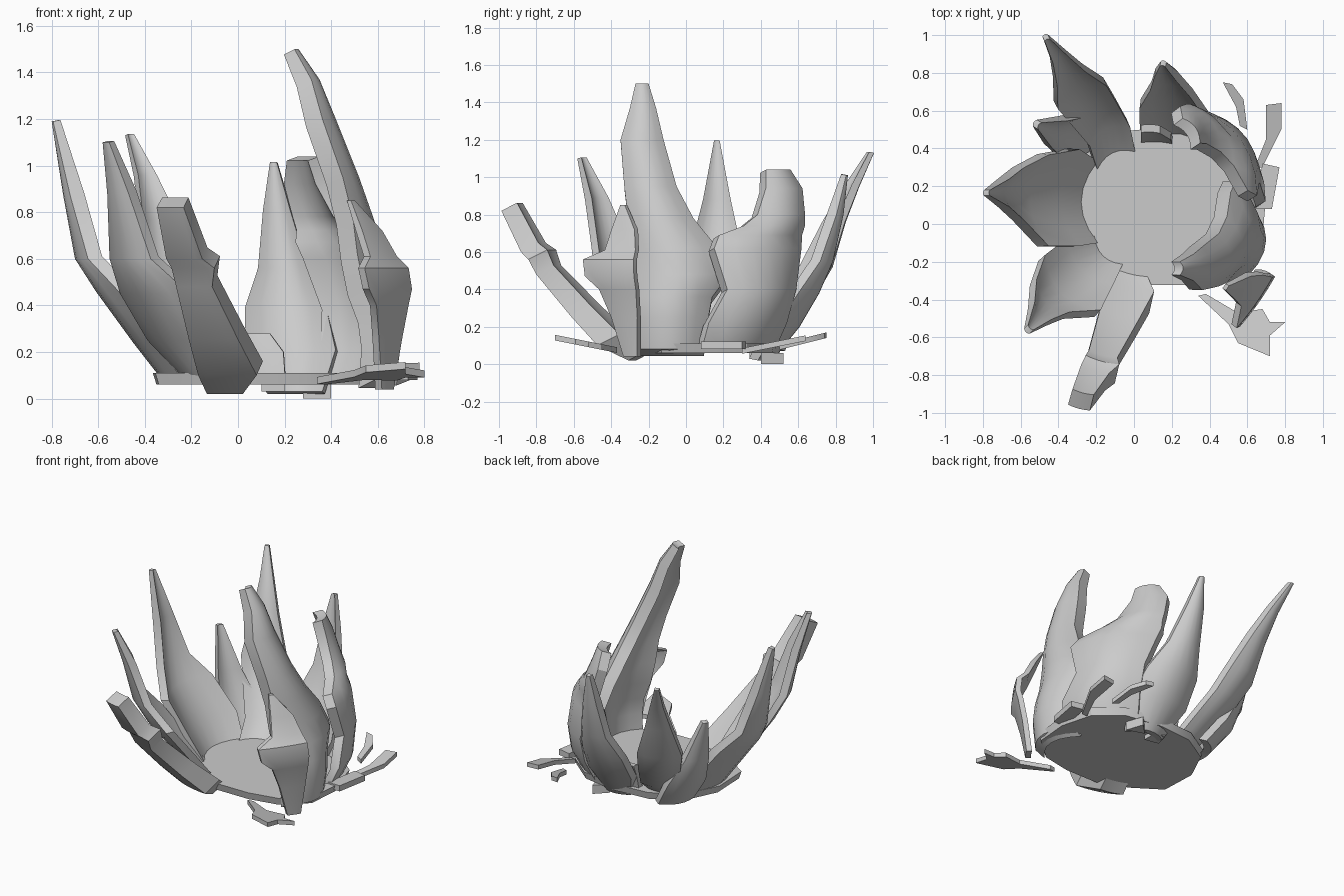
import bpy, bmesh
from math import sin, cos, radians
from mathutils import Vector

cube = bpy.data.objects.get("Cube")
if cube:
    bpy.data.objects.remove(cube, do_unlink=True)

stone = bpy.data.materials.new("plain_grey")
stone.use_nodes = True
grey = (0.6, 0.6, 0.6, 1)
stone.diffuse_color = grey
stone.node_tree.nodes["Principled BSDF"].inputs["Base Color"].default_value = grey

COLUMNS = 6


def finish(name, bm):
    """Turn a bmesh into a shaded object with the shared material."""
    bmesh.ops.recalc_face_normals(bm, faces=bm.faces)
    mesh = bpy.data.meshes.new(name)
    bm.to_mesh(mesh)
    bm.free()
    mesh.materials.append(stone)
    obj = bpy.data.objects.new(name, mesh)
    bpy.context.collection.objects.link(obj)
    bpy.ops.object.select_all(action="DESELECT")
    obj.select_set(True)
    bpy.context.view_layer.objects.active = obj
    bpy.ops.object.shade_smooth_by_angle(angle=radians(30))
    return obj


def shard(name, azimuth, curl, thickness, lift, rows):
    """Curved shell fragment; rows are (outward, height, side start, side end).
    The inner skin is raised by lift times the wall thickness."""
    a = radians(azimuth)
    out = Vector((cos(a), sin(a), 0))
    side = Vector((sin(a), -cos(a), 0))
    up = Vector((0, 0, 1))
    bm = bmesh.new()
    layers = []
    for depth in (0, thickness):
        grid = []
        for r, z, start, end in rows:
            half = (end - start) / 2
            # thin the fragment towards a narrow tip
            wall = min(depth, depth * 0.4 + half * 0.5)
            line = []
            for i in range(COLUMNS + 1):
                s = 2 * i / COLUMNS - 1
                lateral = (start + end) / 2 + s * half * (1 - wall * 0.3)
                inward = curl * half * s * s + wall
                height = z + lift * wall
                line.append(bm.verts.new(out * (r - inward) + side * lateral + up * height))
            grid.append(line)
        layers.append(grid)
    outer, inner = layers
    last = len(rows) - 1
    for j in range(last):
        for i in range(COLUMNS):
            for g in layers:
                bm.faces.new((g[j][i], g[j + 1][i], g[j + 1][i + 1], g[j][i + 1]))
        for i in (0, COLUMNS):
            bm.faces.new((outer[j][i], outer[j + 1][i], inner[j + 1][i], inner[j][i]))
    for j in (0, last):
        for i in range(COLUMNS):
            bm.faces.new((outer[j][i], outer[j][i + 1], inner[j][i + 1], inner[j][i]))
    return finish(name, bm)


def slab(name, outline, height, thickness, slope=0, flare=1):
    """Flat broken plate, tilted along y, its top scaled by flare."""
    bm = bmesh.new()
    centre = sum((Vector(p) for p in outline), Vector((0, 0))) / len(outline)
    rings = []
    for level, scale in ((0, 1), (thickness, flare)):
        ring = []
        for p in outline:
            x, y = centre + (Vector(p) - centre) * scale
            ring.append(bm.verts.new((x, y, height + level + slope * (y - centre.y))))
        rings.append(ring)
        bm.faces.new(ring)
    low, high = rings
    for i in range(len(outline)):
        k = (i + 1) % len(outline)
        bm.faces.new((low[i], low[k], high[k], high[i]))
    return finish(name, bm)


# floor plate that carries the ring of fragments
slab("floor_plate", [(-.35, .15), (-.34, -.1), (-.16, -.22), (.03, -.31), (.3, -.31),
                     (.5, -.27), (.66, -.13), (.68, .1), (.62, .32), (.45, .46),
                     (.2, .5), (-.05, .48), (-.25, .36)], .06, .05, flare=1.03)

# large upright fragments
shard("right_tall_shard", 0, .5, .07, -.5, [
    (.68, .08, -.1, .27), (.7, .25, -.12, .28), (.69, .36, -.14, .28), (.67, .48, -.23, .29),
    (.63, .62, -.17, .3), (.58, .78, -.04, .31), (.52, .95, .05, .33), (.42, 1.2, .12, .35),
    (.35, 1.37, .16, .3), (.26, 1.5, .2, .27)])
shard("left_shard", 180, .4, .06, .2, [
    (.31, .06, -.1, .32), (.45, .24, -.12, .4), (.61, .46, -.12, .37),
    (.7, .6, .02, .3), (.75, .87, .09, .24), (.8, 1.19, .15, .18)])
shard("front_left_shard", 225, .4, .05, .2, [
    (.25, .06, -.1, .08), (.42, .25, -.15, .2), (.58, .45, -.2, .22),
    (.67, .6, -.09, .16), (.74, .88, -.05, .08), (.81, 1.1, -.02, .02)])
shard("front_plank_shard", -105, .1, .14, .5, [
    (.3, .02, -.1, .06), (.45, .1, -.2, .06), (.6, .25, -.16, .06), (.81, .48, -.1, .06),
    (.85, .56, -.12, .07), (.9, .6, -.08, .08), (1.02, .82, -.03, .09)])
shard("back_left_shard", 115, .4, .05, .2, [
    (.4, .07, -.06, .16), (.57, .2, -.04, .2), (.72, .36, -.08, .19),
    (.83, .52, -.11, .18), (.92, .76, -.06, .11), (1.01, .95, -.03, .06), (1.11, 1.13, -.02, .01)])
shard("back_shard", 80, .45, .05, .2, [
    (.5, .02, .05, .3), (.64, .2, -.06, .34), (.74, .38, -.08, .28),
    (.81, .55, -.04, .18), (.86, .8, -.03, .09), (.88, 1.01, -.01, .02)])
shard("back_right_shard", 35, .35, .06, -.3, [
    (.66, .08, -.18, .3), (.73, .22, -.21, .3), (.75, .4, -.25, .2), (.72, .62, -.32, .25),
    (.69, .69, -.34, .2), (.68, .74, -.35, .05), (.65, .8, -.36, -.05),
    (.6, .94, -.37, -.13), (.56, 1.04, -.31, -.15)])

# smaller upright fragments
shard("small_left_shard", 150, .4, .05, .2, [
    (.45, .07, .13, .38), (.59, .25, .11, .38), (.66, .45, .13, .3), (.73, .74, .18, .22)])
shard("front_right_shard", -35, .05, .035, 0, [
    (.7, .04, -.17, -.08), (.73, .25, -.19, -.02), (.76, .4, -.2, .04), (.78, .47, -.2, .12),
    (.77, .56, -.19, .14), (.72, .61, -.17, .03), (.67, .72, -.13, .02), (.6, .85, -.02, .01)])
shard("small_back_chip", 88, .1, .04, 0, [
    (.47, .07, .02, .19), (.5, .2, .02, .18), (.53, .28, .02, .12)])

# fallen splinters lying around the plate
slab("front_debris", [(.34, -.38), (.38, -.37), (.55, -.47), (.68, -.45), (.72, -.52), (.8, -.52),
                      (.72, -.59), (.72, -.7), (.55, -.63), (.5, -.53)], .09, .03, -.2)
slab("back_debris", [(.47, .75), (.52, .74), (.58, .66), (.6, .5), (.56, .52), (.54, .62)],
     .11, .03, .25)
slab("right_debris", [(.7, .63), (.78, .64), (.78, .5), (.68, .3), (.64, .3), (.7, .45)],
     .09, .03, .2)
slab("edge_debris", [(.64, .08), (.73, .08), (.77, .3), (.68, .32)], .08, .04)
slab("under_chip", [(.1, .36), (.2, .34), (.2, .46), (.12, .45)], .03, .03)
slab("back_foot_chip", [(.28, .44), (.4, .4), (.36, .52)], 0, .06)
